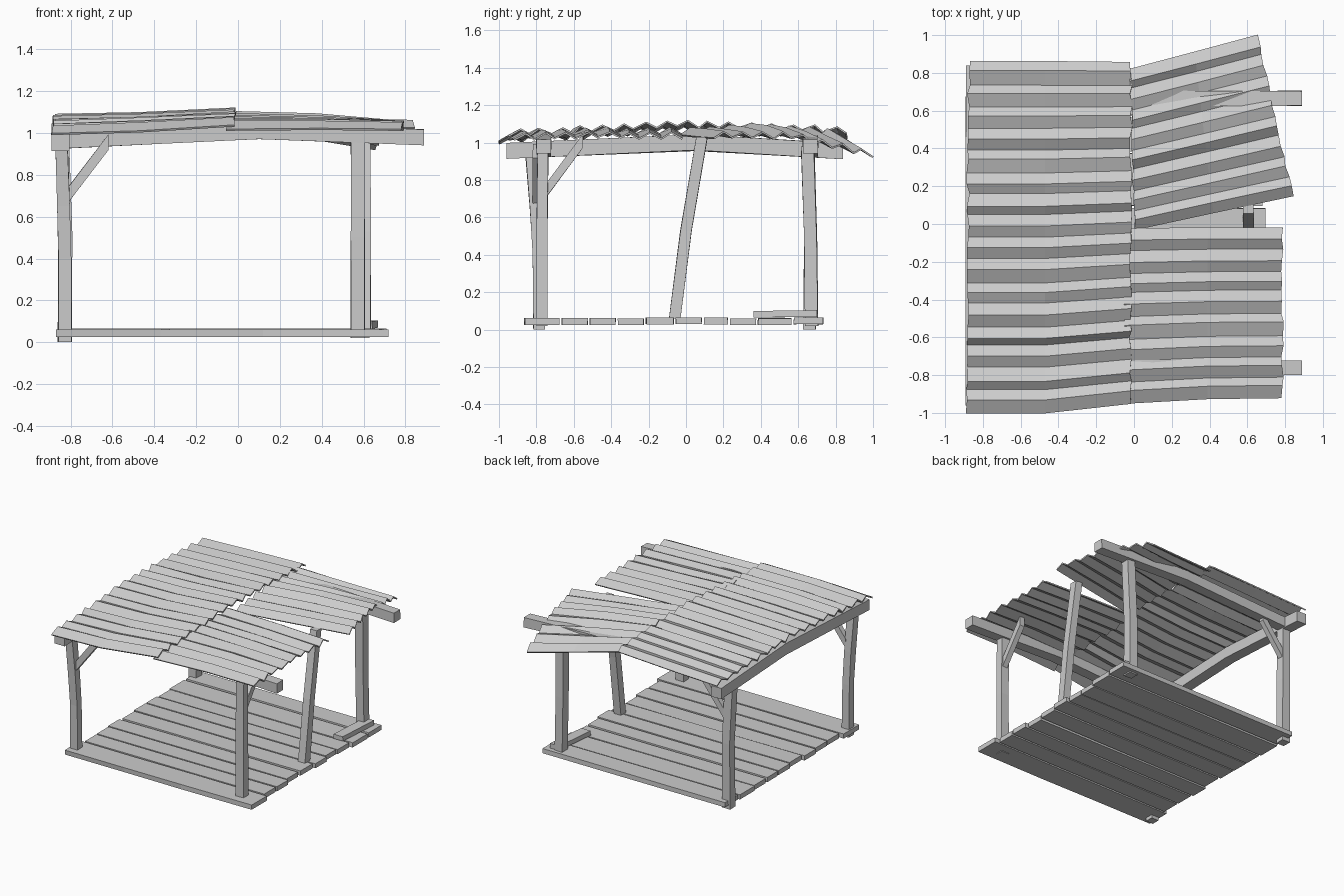
import bpy, bmesh, random
from mathutils import Vector

if "Cube" in bpy.data.objects:
    bpy.data.objects.remove(bpy.data.objects["Cube"])

random.seed(4)


def finish(name, bm):
    bmesh.ops.recalc_face_normals(bm, faces=bm.faces)
    me = bpy.data.meshes.new(name)
    bm.to_mesh(me)
    bm.free()
    ob = bpy.data.objects.new(name, me)
    bpy.context.collection.objects.link(ob)
    return ob


# rectangular timber swept through points; w and h are full section sizes
def timber(name, pts, w, h, axis, jitter=0.003):
    bm = bmesh.new()
    a, b = {'x': ((0, 1, 0), (0, 0, 1)), 'y': ((1, 0, 0), (0, 0, 1)),
            'z': ((1, 0, 0), (0, 1, 0))}[axis]
    a, b = Vector(a) * w / 2, Vector(b) * h / 2
    j = lambda: 1 + random.uniform(-jitter, jitter) * 20
    rings = []
    for p in pts:
        p = Vector(p)
        rings.append([bm.verts.new(p + a * s * j() + b * t * j())
                      for s, t in ((-1, -1), (1, -1), (1, 1), (-1, 1))])
    for r, q in zip(rings, rings[1:]):
        for i in range(4):
            k = (i + 1) % 4
            bm.faces.new((r[i], r[k], q[k], q[i]))
    bm.faces.new(rings[0])
    bm.faces.new(rings[-1])
    return finish(name, bm)


# corrugated sheet; each column: (x, y) start, (x, y) end, z at start, middle, end
def sheet(name, cols, periods, amp=0.017):
    bm = bmesh.new()
    n = periods * 2
    lift = [amp * (1 if i % 2 else -1) * random.uniform(0.7, 1.15) for i in range(n + 1)]
    shift = [random.uniform(-0.2, 0.2) if 0 < i < n else 0 for i in range(n + 1)]
    grid = []
    for c, (s, e, z0, z1, z2) in enumerate(cols):
        end = c in (0, len(cols) - 1)
        row = []
        for i in range(n + 1):
            v = (i + shift[i]) / n
            z = z0 + (z1 - z0) * v * 2 if v < 0.5 else z1 + (z2 - z1) * (v * 2 - 1)
            x = s[0] + (e[0] - s[0]) * v + (random.uniform(-0.008, 0.008) if end else 0)
            y = s[1] + (e[1] - s[1]) * v
            row.append(bm.verts.new((x, y, z + lift[i] + random.uniform(-0.003, 0.003))))
        grid.append(row)
    for r, q in zip(grid, grid[1:]):
        for i in range(n):
            bm.faces.new((r[i], q[i], q[i + 1], r[i + 1]))
    ob = finish(name, bm)
    mod = ob.modifiers.new("thickness", 'SOLIDIFY')
    mod.thickness = 0.01
    mod.offset = 0
    return ob


# floor planks
edges = [-0.87, -0.67, -0.52, -0.37, -0.22, -0.06, 0.09, 0.23, 0.38, 0.57, 0.74]
for k, (y0, y1) in enumerate(zip(edges, edges[1:])):
    first = k == 0
    x0 = -0.87 if first else -0.85 + random.uniform(-0.015, 0.015)
    x1 = 0.72 if first else 0.69 + random.uniform(-0.03, 0.02)
    y, dz = (y0 + y1) / 2, random.uniform(-0.003, 0.003)
    timber(f"floor_plank_{k + 1}",
           [(x, y, 0.045 + dz) for x in (x0, x0 + 0.5, x1 - 0.6, x1)],
           y1 - y0 - 0.012, 0.036, 'x', 0.0015)

# loose board on the floor
timber("loose_board", [(0.60, 0.36, 0.083), (0.63, 0.70, 0.086)], 0.08, 0.035, 'y')

# corner posts
timber("front_left_post", [(-0.828, -0.785, 0), (-0.828, -0.79, 0.4),
       (-0.835, -0.805, 0.65), (-0.845, -0.83, 0.96)], 0.06, 0.06, 'z')
timber("back_left_post", [(-0.828, 0.66, 0), (-0.825, 0.665, 0.5),
       (-0.84, 0.65, 0.96)], 0.065, 0.065, 'z')
timber("front_right_post", [(0.572, -0.77, 0.02), (0.572, -0.77, 0.5),
       (0.572, -0.765, 0.99)], 0.065, 0.058, 'z')
timber("back_right_post", [(0.595, 0.672, 0.02), (0.59, 0.665, 0.48),
       (0.6, 0.65, 0.98)], 0.065, 0.07, 'z')
# leaning prop
timber("leaning_post", [(0.605, -0.06, 0.06), (0.605, 0.0, 0.53),
       (0.605, 0.085, 1.03)], 0.058, 0.06, 'z')

# roof beams
for name, y in (("front_beam", -0.76), ("back_beam", 0.665)):
    timber(name, [(-0.87, y, 0.963), (0.1, y, 1.01), (0.5, y, 0.995), (0.89, y, 0.98)],
           0.08, 0.075, 'x')
timber("left_beam", [(-0.848, -0.96, 0.955), (-0.848, 0.05, 1.0),
       (-0.848, 0.84, 0.955)], 0.085, 0.085, 'y')

# diagonal braces
for name, y in (("front_left_brace", -0.80), ("back_left_brace", 0.665)):
    timber(name, [(-0.815, y, 0.70), (-0.62, y, 0.955)], 0.04, 0.075, 'x')
timber("front_right_brace", [(0.575, -0.755, 0.735), (0.575, -0.55, 1.01)], 0.04, 0.075, 'y')

# corrugated roof sheets
sheet("left_roof_sheet", [
    ((-0.885, -1.0), (-0.875, 0.86), 1.01, 1.07, 1.035),
    ((-0.47, -1.0), (-0.47, 0.86), 1.025, 1.08, 1.05),
    ((-0.02, -0.95), (-0.015, 0.855), 1.05, 1.10, 1.07)], 16)
sheet("front_right_roof_sheet", [
    ((-0.05, -0.95), (-0.05, -0.025), 1.03, 1.065, 1.06),
    ((0.39, -0.925), (0.39, -0.02), 1.035, 1.055, 1.05),
    ((0.785, -0.92), (0.785, -0.02), 1.03, 1.04, 1.035)], 8)
sheet("back_right_roof_sheet", [
    ((0.0, -0.03), (-0.02, 0.82), 1.06, 1.085, 1.05),
    ((0.42, 0.06), (0.32, 0.91), 1.05, 1.07, 0.99),
    ((0.84, 0.15), (0.65, 1.0), 1.04, 1.04, 0.935)], 8)
